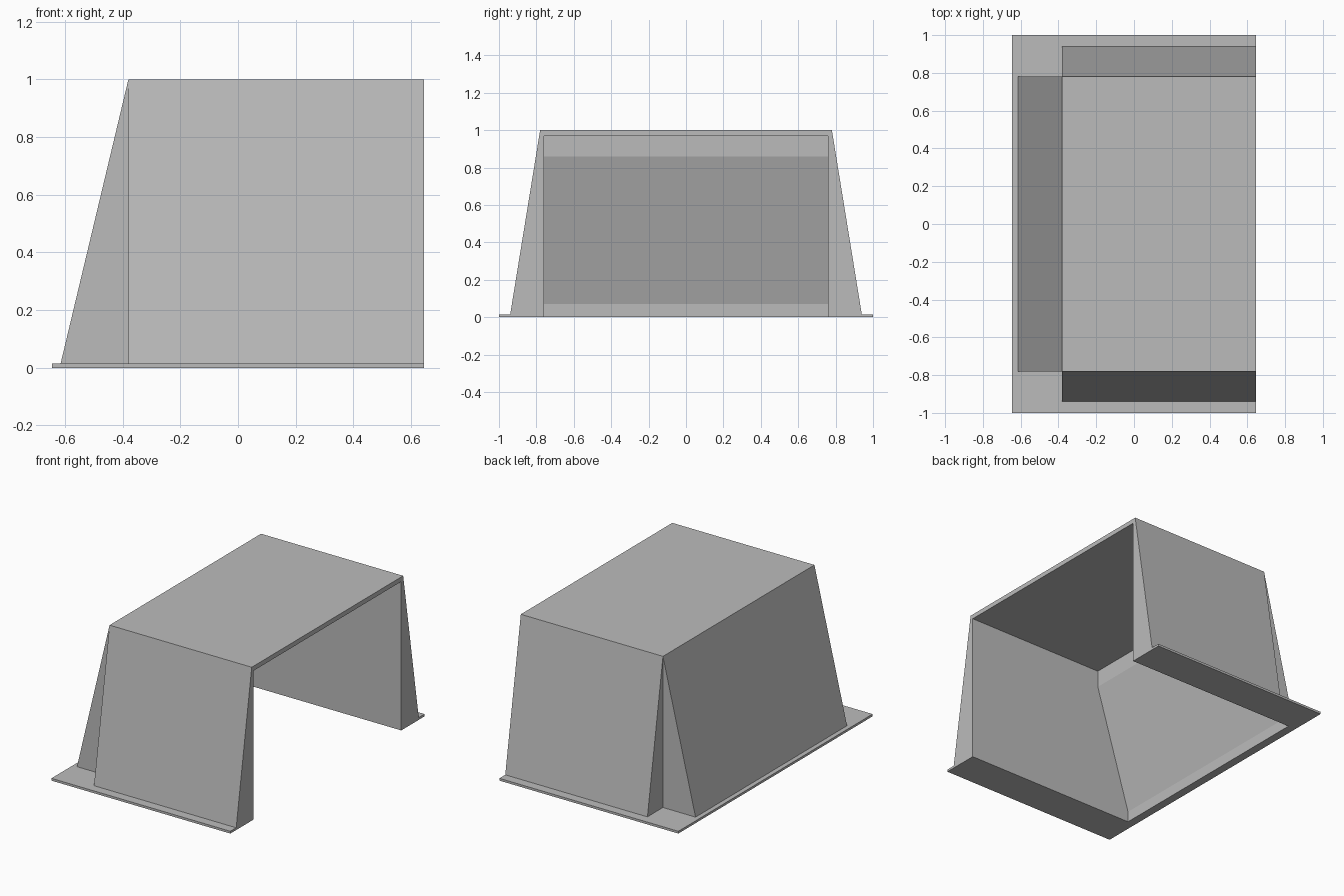
import bpy
import bmesh
from mathutils import Vector

if "Cube" in bpy.data.objects:
    bpy.data.objects.remove(bpy.data.objects["Cube"], do_unlink=True)

grey = bpy.data.materials.new("plain_grey")
grey.use_nodes = True
colour = (0.5, 0.5, 0.5, 1)
grey.diffuse_color = colour
grey.node_tree.nodes["Principled BSDF"].inputs["Base Color"].default_value = colour


def prism(name, profile, axis, start, end):
    """Extrude a 2D profile along one axis (profile uses the other two, in order)."""
    bm = bmesh.new()
    verts = []
    for p in profile:
        co = list(p)
        co.insert(axis, start)
        verts.append(bm.verts.new(co))
    face = bm.faces.new(verts)
    out = bmesh.ops.extrude_face_region(bm, geom=[face])
    shift = Vector((0, 0, 0))
    shift[axis] = end - start
    moved = [g for g in out["geom"] if isinstance(g, bmesh.types.BMVert)]
    bmesh.ops.translate(bm, verts=moved, vec=shift)
    bmesh.ops.recalc_face_normals(bm, faces=bm.faces)
    mesh = bpy.data.meshes.new(name)
    bm.to_mesh(mesh)
    bm.free()
    mesh.materials.append(grey)
    obj = bpy.data.objects.new(name, mesh)
    bpy.context.collection.objects.link(obj)
    return obj


X, Y, Z = 0, 1, 2
back, inner_back, ridge, front = -0.645, -0.59, -0.38, 0.645
inside, roof_half, foot, lip = 0.76, 0.78, 0.94, 0.015

# U-shaped base flange, open on one end
prism("base_flange",
      [(front, -1), (front, -inside), (inner_back, -inside), (inner_back, inside),
       (front, inside), (front, 1), (back, 1), (back, -1)], Z, 0, lip)

# Flat roof slab between the side walls
prism("roof", [(-inside, 0.97), (inside, 0.97), (inside, 1), (-inside, 1)],
      X, ridge, front)

# Sloping end panel, with a short upright foot and head on its inner face
prism("back_panel",
      [(-0.615, lip), (inner_back, lip), (inner_back, 0.07), (-0.35, 0.86),
       (-0.35, 0.97), (ridge, 0.97), (ridge, 1)], Y, -inside, inside)

for name, s in (("right", -1), ("left", 1)):
    # Wedge-shaped side wall: upright inside, leaning outside
    prism("side_wall_" + name,
          [(s * inside, lip), (s * foot, lip), (s * roof_half, 1), (s * inside, 1)],
          X, ridge, front)
    # Triangular cheek closing the end panel to the side wall
    prism("cheek_" + name, [(-0.615, lip), (ridge, lip), (ridge, 1)],
          Y, s * inside, s * roof_half)
